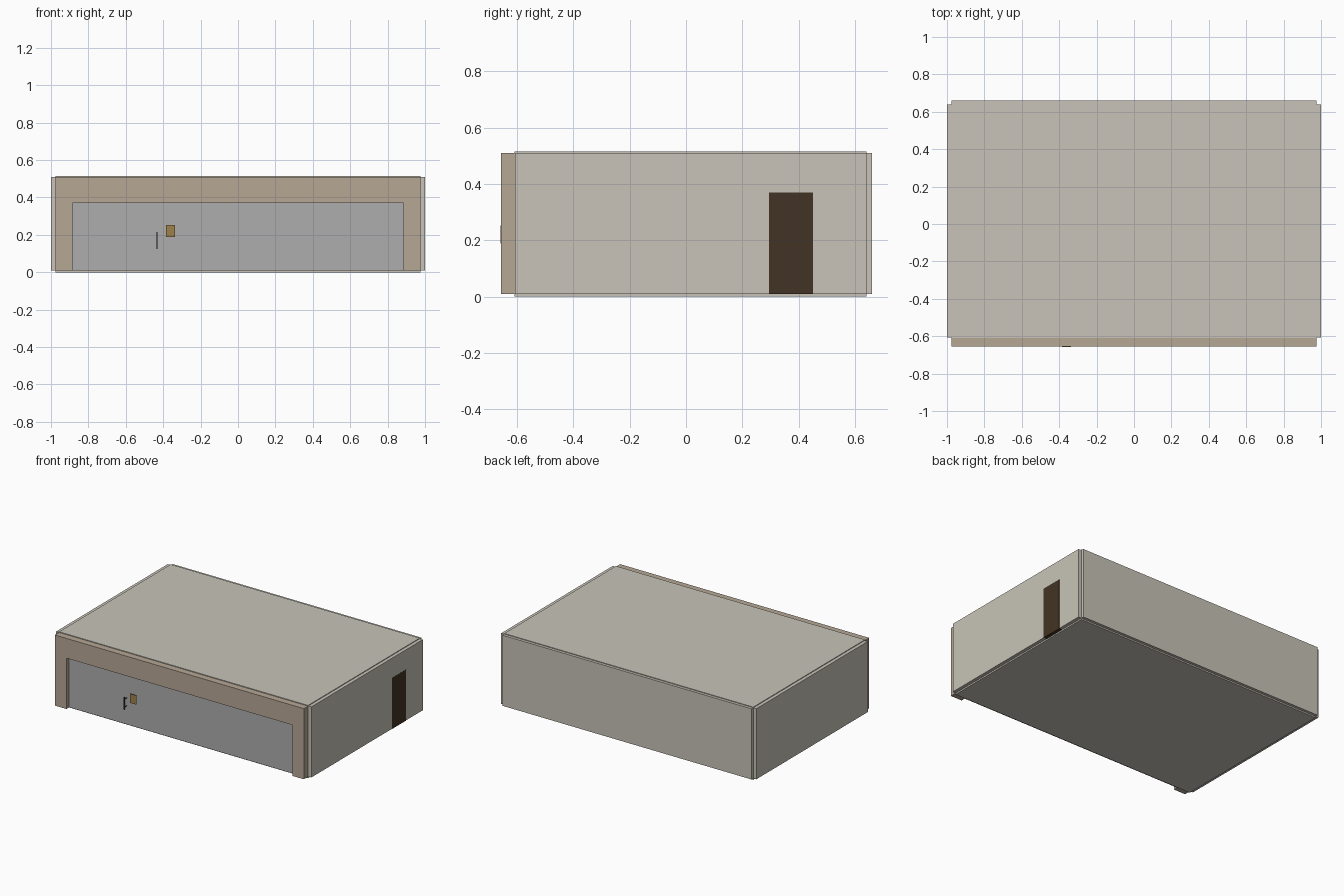
import bpy, bmesh

if "Cube" in bpy.data.objects:
    bpy.data.objects.remove(bpy.data.objects["Cube"])


def material(name, rgb):
    m = bpy.data.materials.new(name)
    m.diffuse_color = (*rgb, 1)
    m.use_nodes = True
    m.node_tree.nodes["Principled BSDF"].inputs["Base Color"].default_value = m.diffuse_color
    return m


WALL = material("plaster", (0.58, 0.55, 0.48))
FRAME = material("tan_cladding", (0.47, 0.39, 0.30))
DOOR = material("dark_wood", (0.055, 0.034, 0.018))
GLASS = material("grey_glass", (0.42, 0.42, 0.42))
BRASS = material("brass", (0.34, 0.22, 0.07))
DARK = material("dark_metal", (0.05, 0.05, 0.05))


def finish(name, bm, mat):
    bmesh.ops.recalc_face_normals(bm, faces=bm.faces)
    me = bpy.data.meshes.new(name)
    bm.to_mesh(me)
    bm.free()
    me.materials.append(mat)
    ob = bpy.data.objects.new(name, me)
    bpy.context.collection.objects.link(ob)
    return ob


def box(name, x, y, z, mat):
    """Box from (min, max) ranges."""
    bm = bmesh.new()
    bmesh.ops.create_cube(bm, size=1)
    for v in bm.verts:
        v.co = [r[0] if c < 0 else r[1] for c, r in zip(v.co, (x, y, z))]
    return finish(name, bm, mat)


# floor and roof slabs
box("floor", (-0.975, 0.975), (-0.609, 0.64), (0, 0.011), WALL)
box("roof", (-0.975, 0.975), (-0.609, 0.64), (0.505, 0.515), WALL)

# side and back walls
for side, s in (("left", -1), ("right", 1)):
    xs = sorted((s * 0.975, s * 0.999))
    box(side + "_wall", xs, (-0.607, 0.64), (0.01, 0.51), WALL)
box("back_wall", (-0.975, 0.975), (0.64, 0.66), (0.01, 0.51), WALL)

# shopfront surround: one arch-shaped profile extruded in depth
outline = [(-0.975, 0.01), (-0.975, 0.51), (0.975, 0.51), (0.975, 0.01),
           (0.885, 0.01), (0.885, 0.37), (-0.885, 0.37), (-0.885, 0.01)]
bm = bmesh.new()
face = bm.faces.new([bm.verts.new((x, -0.656, z)) for x, z in outline])
ext = bmesh.ops.extrude_face_region(bm, geom=[face], use_keep_orig=True)
new_verts = [g for g in ext["geom"] if isinstance(g, bmesh.types.BMVert)]
bmesh.ops.translate(bm, verts=new_verts, vec=(0, 0.049, 0))
finish("front_surround", bm, FRAME)

# recessed shop window
box("shop_window", (-0.885, 0.885), (-0.625, -0.615), (0.01, 0.37), GLASS)

# side door
box("side_door", (0.974, 1.0), (0.295, 0.45), (0.009, 0.37), DOOR)

# door handle and hanging plaque, with small standoffs to the glass
box("door_handle", (-0.436, -0.431), (-0.656, -0.651), (0.125, 0.215), DARK)
for i, z in enumerate((0.14, 0.196)):
    box(f"handle_standoff_{i}", (-0.435, -0.432), (-0.652, -0.624), (z, z + 0.004), DARK)
box("hanging_plaque", (-0.385, -0.336), (-0.658, -0.653), (0.188, 0.253), BRASS)
box("plaque_standoff", (-0.363, -0.358), (-0.654, -0.624), (0.218, 0.223), DARK)
